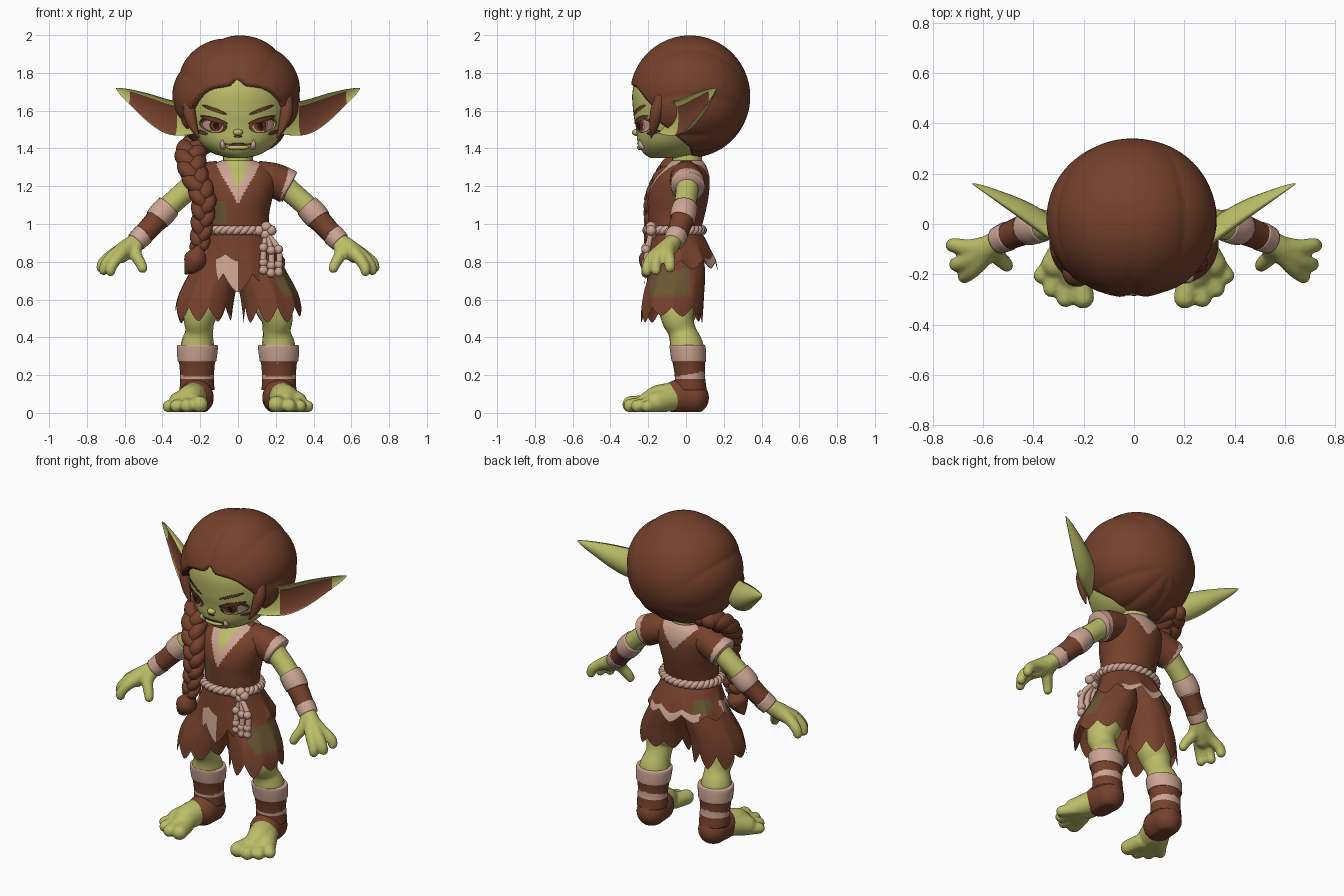
import bpy, bmesh, math, random
from math import sin, cos, pi, exp
from mathutils import Vector, Matrix
from mathutils.bvhtree import BVHTree

random.seed(4)
if "Cube" in bpy.data.objects:
    bpy.data.objects.remove(bpy.data.objects["Cube"])


def material(name, *rgb):
    m = bpy.data.materials.new(name)
    m.use_nodes = True
    m.diffuse_color = (*rgb, 1)
    m.node_tree.nodes["Principled BSDF"].inputs["Base Color"].default_value = (*rgb, 1)
    return m


SKIN = material("green skin", .50, .515, .138)
BROWN = material("brown", .18, .053, .025)
PINK = material("pale linen", .61, .376, .296)
OLIVE = material("olive patch", .141, .091, .032)
DARK = material("dark brown", .06, .018, .01)


# ---- helpers ----
def spline(pts, n):
    """Catmull-Rom interpolation of points of any size."""
    p = [Vector(q) for q in pts]
    p = [p[0]] + p + [p[-1]]
    out = []
    for a, b, c, d in zip(p, p[1:], p[2:], p[3:]):
        for k in range(n):
            t = k / n
            out.append((b * 2 + (c - a) * t + (a * 2 - b * 5 + c * 4 - d) * t**2
                        + (b * 3 - a - c * 3 + d) * t**3) * .5)
    return out + [p[-1]]


def stitch(bm, rings, caps=True):
    vs = [[bm.verts.new(c) for c in r] for r in rings]
    n = len(rings[0])
    for a, b in zip(vs, vs[1:]):
        for j in range(n):
            bm.faces.new((a[j], a[(j + 1) % n], b[(j + 1) % n], b[j]))
    if caps:
        bm.faces.new(vs[0])
        bm.faces.new(vs[-1])


def finish(name, bm, mats, rule=None):
    bmesh.ops.recalc_face_normals(bm, faces=bm.faces)
    bm.faces.index_update()
    for f in bm.faces:
        f.smooth = True
        if rule:
            f.material_index = rule(f, f.calc_center_median())
    me = bpy.data.meshes.new(name)
    bm.to_mesh(me)
    bm.free()
    for m in mats:
        me.materials.append(m)
    ob = bpy.data.objects.new(name, me)
    bpy.context.collection.objects.link(ob)
    return ob


def loft(name, rows, mats, rule=None, hem=None, seg=48, n=6, caps=True):
    """Stack of ellipses (x, y, z, rx, ry); hem(angle) drops the last rows."""
    bm, rows, rings = bmesh.new(), spline(rows, n), []
    for i, (x, y, z, rx, ry) in enumerate(rows):
        t = (i / (len(rows) - 1)) ** 2
        rings.append([(x + rx * cos(a), y + ry * sin(a), z - (hem(a) * t if hem else 0))
                      for a in (2 * pi * j / seg for j in range(seg))])
    stitch(bm, rings, caps)
    return finish(name, bm, mats, rule)


def ragged(count, depth):
    """Torn cloth edge made of uneven points."""
    amp = [depth * random.uniform(.4, 1.1) for _ in range(count + 1)]

    def drop(a):
        k = a / (2 * pi) * count
        return amp[int(k)] * (1 - abs(2 * (k % 1) - 1) ** 1.5)
    return drop


def ball(bm, loc, size):
    size = size if isinstance(size, tuple) else (size,) * 3
    bmesh.ops.create_uvsphere(bm, u_segments=20, v_segments=12, radius=1,
                              matrix=Matrix.Translation(loc) @ Matrix.Diagonal((*size, 1)))


def add_tube(bm, pts, n=5, seg=16, rounded=False):
    pts = spline(pts, n)
    path, side, rings = [p.xyz for p in pts], Vector((.1, 1, .05)), []
    for i, p in enumerate(path):
        t = (path[min(i + 1, len(path) - 1)] - path[max(i - 1, 0)]).normalized()
        side = (side - t * side.dot(t)).normalized()
        up, r = t.cross(side), pts[i][3]
        rings.append([p + (side * cos(a) + up * sin(a)) * r
                      for a in (2 * pi * j / seg for j in range(seg))])
    stitch(bm, rings)
    if rounded:
        for p in (pts[0], pts[-1]):
            ball(bm, p.xyz, p[3])


def tubes(name, chains, mats, rule=None, n=5, rounded=False):
    bm = bmesh.new()
    for c in chains:
        add_tube(bm, c, n, rounded=rounded)
    return finish(name, bm, mats, rule)


def blob(name, chains, mat):
    """Rounded limbs fused into one soft skin, kept above the floor."""
    ob = tubes(name, chains, [mat], rounded=True)
    for v in ob.data.vertices:
        v.co.z = max(v.co.z, .004)
    re = ob.modifiers.new("fuse", 'REMESH')
    re.mode, re.voxel_size, re.use_smooth_shade = 'VOXEL', .009, True
    sm = ob.modifiers.new("soften", 'SMOOTH')
    sm.factor, sm.iterations = .5, 4


def flip(chain, s):
    return [(p[0] * s, *p[1:]) for p in chain]


# ---- head and face ----
head = loft("head", [(0, -.09, 1.35, .05, .1), (0, -.075, 1.375, .13, .15), (0, -.065, 1.43, .2, .19),
                     (0, -.045, 1.51, .245, .22), (0, -.04, 1.6, .265, .24), (0, -.04, 1.72, .26, .24),
                     (0, -.03, 1.85, .2, .19), (0, -.03, 1.92, .05, .05)], [SKIN])
tree = BVHTree.FromPolygons([v.co for v in head.data.vertices], [p.vertices for p in head.data.polygons])


def decal(name, x, z, rx, rz, tilt, mat, lift):
    """Thin oval plate laid on the face."""
    bm, rings = bmesh.new(), []
    for k in (1, .75, .5, .25, .03):
        ring = []
        for j in range(28):
            u, v = rx * k * cos(2 * pi * j / 28), rz * k * sin(2 * pi * j / 28)
            px, pz = x + u * cos(tilt) - v * sin(tilt), z + u * sin(tilt) + v * cos(tilt)
            ring.append((px, tree.ray_cast((px, -2, pz), (0, 1, 0))[0].y - lift, pz))
        rings.append(ring)
    stitch(bm, rings)
    finish(name, bm, [mat])


for s, side in ((1, "left"), (-1, "right")):
    decal(side + "_eye_rim", s * .132, 1.525, .074, .04, s * .2, BROWN, .002)
    decal(side + "_eye_white", s * .136, 1.52, .062, .032, s * .2, PINK, .004)
    decal(side + "_iris", s * .118, 1.522, .032, .031, 0, BROWN, .006)
    decal(side + "_pupil", s * .118, 1.522, .012, .019, 0, DARK, .008)
    decal(side + "_eyelid", s * .128, 1.552, .075, .012, s * .28, BROWN, .009)
    decal(side + "_eyebrow", s * .125, 1.605, .07, .009, s * .36, BROWN, .004)
    decal(side + "_cheek_mark", s * .19, 1.485, .03, .01, s * .3, BROWN, .004)
    tubes(side + "_tusk", [[(s * .078, -.225, 1.405, .015), (s * .083, -.243, 1.422, .013),
                            (s * .08, -.243, 1.447, .002)]], [PINK])
decal("mouth", 0, 1.422, .085, .006, 0, BROWN, .004)
bm = bmesh.new()
ball(bm, (0, -.262, 1.485), (.026, .025, .018))
ball(bm, (0, -.24, 1.405), (.06, .02, .014))
finish("nose_and_lip", bm, [SKIN])
decal("nose_mark", 0, 1.464, .022, .006, 0, BROWN, .008)

# ---- ears: cupped shells with a brown hollow ----
for s, side in ((1, "left"), (-1, "right")):
    rings = []
    for x, z, h in spline([(.2, 1.535, .05), (.29, 1.553, .085), (.38, 1.57, .092), (.47, 1.612, .078),
                           (.56, 1.665, .046), (.62, 1.70, .02), (.645, 1.717, .003)], 4):
        y, ring = -.125 + (x - .25) * .72, []
        for j in range(24):
            a = 2 * pi * j / 24
            d = -.3 * h * sin(a) if sin(a) > 0 else .9 * h * sin(a)
            ring.append((s * (x + .48 * d), y - .87 * d, z + h * cos(a)))
        rings.append(ring)
    bm = bmesh.new()
    stitch(bm, rings)
    finish(side + "_ear", bm, [SKIN, BROWN],
           lambda f, c: int(3 <= f.index % 24 <= 10 and 6 <= f.index // 24 <= 16))

# ---- hair: softly grooved ball carved back around the face ----
bm = bmesh.new()
bmesh.ops.create_uvsphere(bm, u_segments=128, v_segments=80, radius=1)
centre = Vector((-.006, .02, 1.675))
for v in bm.verts:
    d = Vector((v.co.x * .342, v.co.y * .32, v.co.z * .325))
    fade = max(0, 1 - v.co.y ** 2)
    groove = 1 - .04 * fade * (1 - abs(sin(4.5 * math.atan2(d.x, d.z + .12) + .8)) ** .6)
    if d.y < 0:
        groove -= .035 * exp(-(d.x / .018) ** 2) * v.co.y ** 2
    p = centre + d * groove
    line = 1.738 - 30 * p.x ** 4 + .035 * exp(-(p.x / .03) ** 2)
    back = -.14 + .17 * min(1, max(0, (1.54 - p.z) / .14))
    t = min(1, max(0, min(line - p.z, back - p.y) / .035))
    v.co = centre + d * groove * (1 - .3 * t * t * (3 - 2 * t))
finish("hair", bm, [BROWN])
for s, side in ((1, "left"), (-1, "right")):
    tubes(side + "_side_lock", [[(s * .255, -.13, 1.68, .03), (s * .258, -.155, 1.6, .034),
                                 (s * .238, -.17, 1.52, .024), (s * .205, -.185, 1.455, .003)]], [BROWN])

# ---- braid of three woven strands ----
line = spline([(-.2, .08, 1.43), (-.25, 0, 1.38), (-.235, -.1, 1.27), (-.185, -.165, 1.14),
               (-.19, -.175, 1.0), (-.205, -.18, .88)], 9)
strands = []
for k in range(3):
    strand = []
    for i, p in enumerate(line):
        w, a = 1 - .45 * i / len(line), i * .43 + k * 2 * pi / 3
        strand.append((p.x + .045 * w * sin(a), p.y + .026 * w * sin(2 * a), p.z, .05 * w))
    strands.append(strand)
tubes("braid", strands, [BROWN], n=2, rounded=True)
tubes("braid_tail", [[(-.2, -.18, .9, .04), (-.205, -.185, .87, .034), (-.225, -.19, .815, .06),
                      (-.25, -.19, .77, .042), (-.28, -.18, .735, .003)]], [BROWN])

# ---- tunic ----
tubes("neck", [[(0, 0, 1.22, .09), (0, .005, 1.32, .08), (0, .005, 1.42, .078)]], [SKIN])


def tunic_colour(f, c):
    if c.y < -.03:
        if c.z > 1.18 + 2.6 * abs(c.x):
            return 1
        if c.z > 1.105 + 1.8 * abs(c.x):
            return 2
        return 3 if -.15 < c.x < -.06 and 1.0 < c.z < 1.12 else 0
    return 2 if c.y > .03 and c.z > 1.19 + 1.1 * abs(c.x) else 0


loft("tunic", [(0, -.06, .94, .165, .13), (0, -.05, 1.05, .165, .15), (0, -.04, 1.15, .185, .16),
               (0, -.02, 1.24, .2, .145), (0, 0, 1.30, .165, .11), (0, .005, 1.335, .09, .083)],
     [BROWN, SKIN, PINK, OLIVE], tunic_colour, seg=120, n=10)


def skirt_colour(f, c):
    ring = f.index // 140
    if c.y < -.02 and c.x < .0 and ring >= 15 or c.y > .05 and abs(c.x) < .17 and ring >= 19:
        return 1
    return 2 if c.y > .02 and -.21 < c.x < -.12 and .8 < c.z < .89 else 0


torn = ragged(10, .09)
loft("tunic_skirt", [(0, -.06, .97, .165, .135), (0, -.04, .89, .2, .165), (0, -.027, .81, .25, .195)],
     [BROWN, PINK, OLIVE], skirt_colour, lambda a: torn(a) + .085 * max(0, -sin(a)) ** 3,
     seg=140, n=12, caps=False)

# ---- rope belt, knot and tassels ----
rope = [[(.176 * cos(a) + .01 * cos(16 * a + k) * cos(a), -.06 + .145 * sin(a) + .01 * cos(16 * a + k) * sin(a),
          .967 + .01 * sin(16 * a + k), .017) for a in (2 * pi * i / 120 for i in range(121))] for k in (0, pi)]
tubes("rope_belt", rope, [PINK], n=1)
bm = bmesh.new()
for x, z in ((.11, .965), (.15, .985), (.145, .945), (.175, .965)):
    ball(bm, (x, -.185, z), .028)
for x, z in ((.135, .755), (.175, .74), (.215, .745)):
    add_tube(bm, [(.15, -.185, .95, .015), (x, -.205, .86, .016), (x, -.215, z, .018)])
    for k in (0, 1, 3):
        ball(bm, (x, -.212, z + .04 * k), .024)
finish("rope_tassels", bm, [PINK])

# ---- limbs, built once per side ----
for s, side in ((1, "left"), (-1, "right")):
    tubes(side + "_sleeve", [flip([(.1, 0, 1.25, .085), (.18, .005, 1.235, .09), (.24, .01, 1.21, .092),
                                   (.268, .01, 1.195, .09), (.262, .01, 1.198, .07)], s)],
          [BROWN, PINK], lambda f, c: int(abs(c.x) + .3 * (1.2 - c.z) > .243), n=9)
    tubes(side + "_arm", [flip([(.18, .005, 1.25, .07), (.28, .005, 1.17, .06), (.38, -.01, 1.08, .058),
                                (.46, -.03, .99, .055), (.54, -.065, .905, .043)], s)], [SKIN])
    # bands follow the rings along the forearm
    tubes(side + "_arm_wrap", [flip([(.365, -.005, 1.095, .066), (.4, -.012, 1.057, .07), (.425, -.018, 1.028, .067),
                                     (.435, -.022, 1.016, .061), (.495, -.046, .95, .056), (.503, -.049, .942, .059),
                                     (.54, -.065, .905, .055)], s)], [BROWN, PINK],
          lambda f, c: int(not 13 <= f.index // 16 < 22))
    palm = [(.53, -.06, .915, .042), (.58, -.095, .875, .05), (.62, -.13, .84, .048)]
    hand = [palm, [palm[1], (.655, -.095, .84, .035), (.71, -.085, .80, .03), (.722, -.085, .77, .028)],
            [palm[1], (.66, -.145, .83, .034), (.70, -.16, .785, .03), (.71, -.16, .755, .027)],
            [palm[1], (.635, -.175, .825, .034), (.67, -.205, .775, .029), (.675, -.208, .75, .027)],
            [palm[0], (.545, -.12, .85, .034), (.515, -.155, .79, .029), (.505, -.165, .765, .026)]]
    blob(side + "_hand", [flip(c, s) for c in hand], SKIN)

    loft(side + "_shorts_leg", flip([(.085, -.05, .92, .08, .12), (.115, -.045, .77, .13, .145),
                                     (.165, -.065, .64, .15, .16), (.183, -.075, .56, .153, .163)], s),
         [BROWN, OLIVE], lambda f, c: int(c.x > .2 and .62 < c.z < .76 and -.19 < c.y < .02),
         ragged(9, .085), seg=108, n=9, caps=False)
    tubes(side + "_leg", [flip([(.14, -.04, .72, .1), (.18, -.05, .58, .098), (.205, -.045, .5, .085),
                                (.205, -.02, .43, .074), (.215, .005, .34, .09), (.215, .02, .2, .075)], s)], [SKIN])
    loft(side + "_leg_wrap", flip([(.215, .005, .36, .09, .083), (.215, .008, .352, .108, .095),
                                   (.217, .015, .28, .103, .092), (.217, .015, .265, .095, .086),
                                   (.217, .02, .2, .09, .08), (.217, .025, .12, .092, .085)], s), [BROWN, PINK],
         lambda f, c: int(c.z > .272 or .18 < c.z < .202 + .2 * c.y), n=12)
    blob(side + "_foot_wrap", [flip([(.215, .035, .08, .088), (.22, -.04, .085, .092)], s)], BROWN)
    foot = [[(.22, -.03, .09, .075), (.25, -.14, .075, .075), (.25, -.2, .055, .058)],
            [(.24, -.06, .08, .07), (.31, -.16, .055, .058)],
            [(.22, -.2, .05, .045), (.203, -.292, .045, .045)], [(.26, -.2, .05, .04), (.272, -.295, .038, .037)],
            [(.3, -.18, .045, .04), (.327, -.257, .036, .035)], [(.31, -.14, .04, .04), (.367, -.205, .034, .033)]]
    blob(side + "_foot", [flip(c, s) for c in foot], SKIN)
